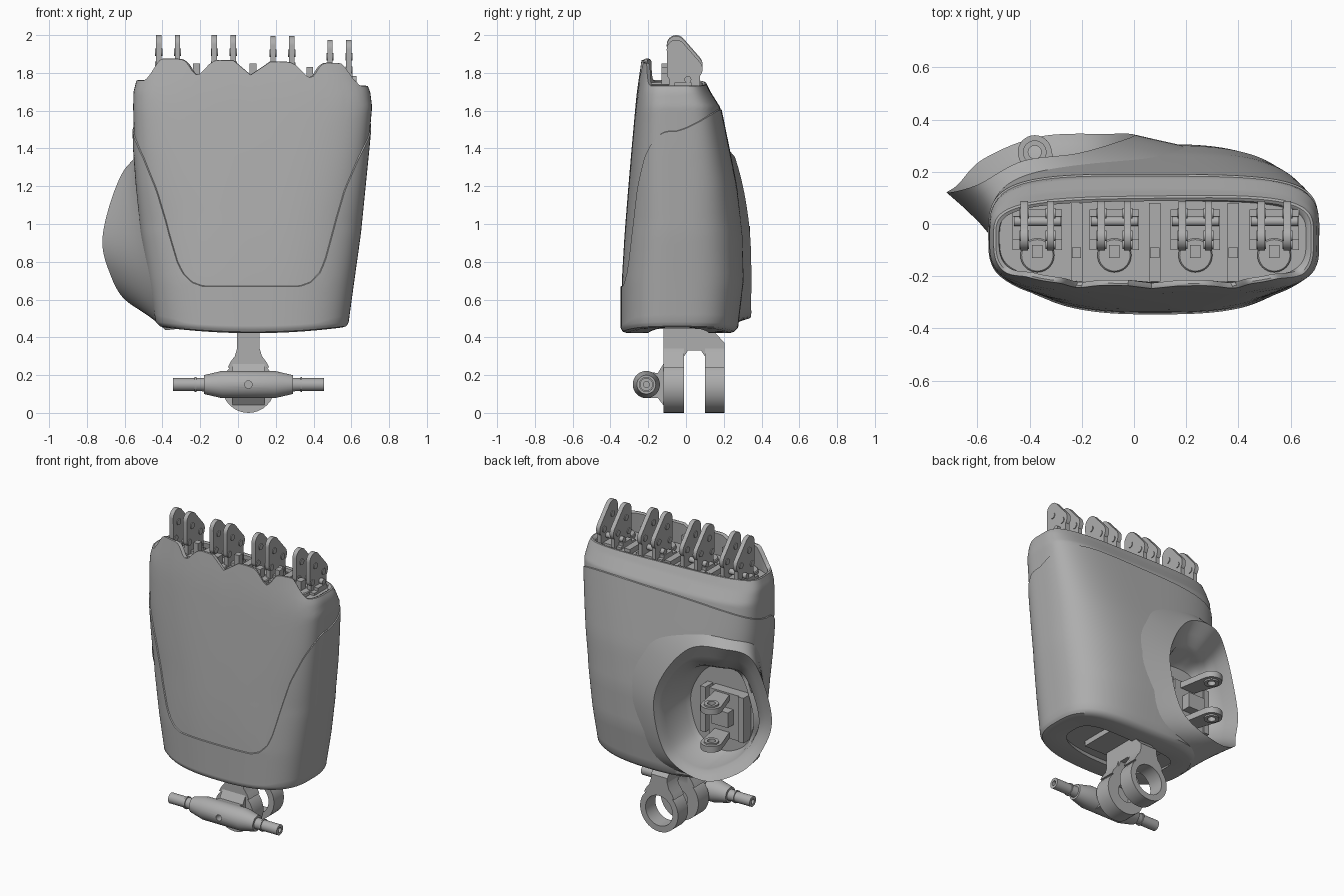
import bpy, bmesh
from math import sin, cos, pi, radians
from mathutils import Vector
from mathutils.geometry import convex_hull_2d

if "Cube" in bpy.data.objects:
    bpy.data.objects.remove(bpy.data.objects["Cube"])

grey = bpy.data.materials.new("neutral grey")
grey.use_nodes = True
grey.diffuse_color = (0.42, 0.42, 0.42, 1)
grey.node_tree.nodes["Principled BSDF"].inputs["Base Color"].default_value = (0.42, 0.42, 0.42, 1)


def loft(name, rings, angle=35):
    """Skin a stack of equal rings and cap both ends."""
    bm = bmesh.new()
    rows = [[bm.verts.new(p) for p in ring] for ring in rings]
    n = len(rows[0])
    for a, b in zip(rows, rows[1:]):
        for i in range(n):
            j = (i + 1) % n
            bm.faces.new((a[i], a[j], b[j], b[i]))
    bm.faces.new(rows[0][::-1])
    bm.faces.new(rows[-1])
    bmesh.ops.recalc_face_normals(bm, faces=bm.faces)
    mesh = bpy.data.meshes.new(name)
    bm.to_mesh(mesh)
    bm.free()
    mesh.materials.append(grey)
    mesh.shade_smooth()
    mesh.set_sharp_from_angle(angle=radians(angle))
    ob = bpy.data.objects.new(name, mesh)
    bpy.context.collection.objects.link(ob)
    return ob


def place(axis, p, q, a):
    return {"x": (a, p, q), "y": (p, a, q), "z": (p, q, a)}[axis]


def prism(name, outline, axis, a, b):
    return loft(name, [[place(axis, p, q, t) for p, q in outline] for t in (a, b)])


def box(name, x0, x1, y0, y1, z0, z1):
    return prism(name, [(x0, y0), (x1, y0), (x1, y1), (x0, y1)], "z", z0, z1)


def circle(p, q, r, n=32):
    return [(p + r * cos(2 * pi * i / n), q + r * sin(2 * pi * i / n)) for i in range(n)]


def hull(*discs):
    pts = [pt for d in discs for pt in circle(*d)]
    return [pts[i] for i in convex_hull_2d(pts)]


def lathe(name, profile, axis, p, q):
    return loft(name, [[place(axis, u, v, t) for u, v in circle(p, q, r)] for t, r in profile])


def cut(ob, cutter):
    """Subtract the cutter, keep the result, drop the cutter."""
    cutter.hide_render = True
    mod = ob.modifiers.new("cut", "BOOLEAN")
    mod.operation, mod.solver, mod.object = "DIFFERENCE", "EXACT", cutter
    bpy.context.view_layer.update()
    mesh = bpy.data.meshes.new_from_object(ob.evaluated_get(bpy.context.evaluated_depsgraph_get()))
    ob.modifiers.clear()
    ob.data = mesh
    mesh.shade_smooth()
    mesh.set_sharp_from_angle(angle=radians(35))
    bpy.data.objects.remove(cutter)


def interp(table, t):
    """Linear lookup of the row values at t."""
    if t <= table[0][0]:
        return table[0][1:]
    for a, b in zip(table, table[1:]):
        if t <= b[0]:
            f = (t - a[0]) / (b[0] - a[0])
            return [u + f * (v - u) for u, v in zip(a[1:], b[1:])]
    return table[-1][1:]


# Palm shell: height, left edge, right edge, front, back
SECTION = [(.43, -.39, .55, -.31, .23), (.437, -.41, .57, -.33, .25), (.46, -.43, .58, -.34, .27),
           (.7, -.47, .61, -.34, .3), (.95, -.51, .645, -.325, .295), (1.2, -.535, .67, -.305, .265),
           (1.4, -.55, .69, -.288, .225), (1.62, -.555, .71, -.268, .18), (1.7, -.553, .7, -.26, .13),
           (1.77, -.535, .67, -.25, .095), (1.87, -.51, .64, -.235, .05)]
SEAM = [(0, .67), (.48, .67), (.58, .69), (.66, .74), (.7, .8), (.74, .93), (.81, 1.18), (.9, 1.34),
        (.985, 1.455), (1, 1.49)]
MID = -.05


def direction(a, z=1):
    """Superellipse direction, squarer towards the knuckles and on the left side."""
    c, s = cos(a), sin(a)
    k = 2 / (2.7 + .9 * max(0, min(1, (z - 1) / .6)) + (.35 if c > 0 else 0))
    return abs(c) ** k * (1 if c > 0 else -1), abs(s) ** k * (1 if s > 0 else -1)


def shell(a, z, off=0):
    u, v = direction(a, z)
    x0, x1, yf, yb = interp(SECTION, z)
    depth = (yb - MID if v > 0 else MID - yf) + off
    sag = (.03 * u * u - .008) * max(0, min(1, (.7 - z) / .24))
    return ((x0 + x1) / 2 + ((x1 - x0) / 2 + off) * u, MID + depth * v, z + sag)


def seam(a):
    u, v = direction(a)
    return 1.49 + .11 * v + .02 * u * v if v > 0 else interp(SEAM, abs(u))[0]


def rim(a):
    """Top edge: level at the back, a scalloped lip over the knuckles in front."""
    u, v = direction(a, 1.8)
    base = 1.745 - .015 * u
    if v >= 0:
        return base
    x = .065 + .6 * u
    t = min(1, max(0, (.95 - abs(u)) / .13))
    lip = .118 - .08 * cos(pi * (x - .08) / .3) ** 6
    return base + lip * t * t * (3 - 2 * t)


ANG = [2 * pi * i / 180 for i in range(180)]
rings = [[shell(a, z, o) for a in ANG] for z, o in
         ((.47, -.12), (.43, -.11), (.43, 0), (.437, .004), (.448, .006), (.46, .006))]
rings += [[shell(a, .46 + (seam(a) - .46) * i / 24, .006) for a in ANG] for i in range(1, 25)]
rings += [[shell(a, seam(a) + (rim(a) - seam(a)) * i / 14 + .003 * (i == 0), 0) for a in ANG] for i in range(15)]
rings += [[shell(a, rim(a) - d, o) for a in ANG] for d, o in ((-.002, -.008), (.004, -.022))]
rings += [[shell(a, 1.715, -.035) for a in ANG]]
palm = loft("palm_shell", rings)

# Thumb collar: control points of the flared crest and of its foot on the palm
CREST = [(0, .342, .9), (-.06, .315, 1.13), (-.22, .27, 1.32), (-.43, .24, 1.36), (-.6, .15, 1.29),
         (-.715, .12, .95), (-.675, .15, .73), (-.575, .25, .58), (-.36, .335, .5), (-.1, .345, .6)]
FOOT = [(.36, .262, .9), (.22, .23, 1.3), (-.15, .19, 1.45), (-.4, .12, 1.46), (-.52, -.02, 1.4),
        (-.48, -.15, .95), (-.44, -.17, .62), (-.4, -.05, .455), (-.3, .15, .445), (.15, .22, .47)]


def spline(points, steps=10):
    """Closed smooth curve through the points."""
    p = [Vector(q) for q in points]
    out = []
    for i in range(len(p)):
        a, b, c, d = (p[(i + k) % len(p)] for k in (-1, 0, 1, 2))
        for s in range(steps):
            t = s / steps
            out.append(.5 * (2 * b + (c - a) * t + (2 * a - 5 * b + 4 * c - d) * t * t
                             + (3 * b - a - 3 * c + d) * t ** 3))
    return out


crest, foot = spline(CREST), spline(FOOT)
HUB = Vector((-.36, .2, .9))


def shrunk(f, dy=0, flat=None):
    """Crest scaled towards the socket, drifting inward and down with depth."""
    drift = min(1, (1 - f) / .26)
    ring = []
    for p in crest:
        q = HUB + (p - HUB) * f
        ring.append((q.x + .07 * drift, p.y + dy if flat is None else flat, q.z - .07 * drift))
    return ring


collar = [[f.lerp(c, t) + Vector((.05, 0, 0)) * sin(pi * t) * max(0, -(c.x + .45)) * 2
           for f, c in zip(foot, crest)] for t in (0, .2, .4, .6, .8, .95, 1)]
collar += [shrunk(.97, -.008), shrunk(.88, -.035), shrunk(.78, -.06), shrunk(.75, -.09),
           shrunk(.7, flat=.06), shrunk(.65, flat=.03)]
collar_ob = loft("thumb_collar", collar, 40)
# Open the hidden foot cap so that the collar is a clean skin over the palm
bm = bmesh.new()
bm.from_mesh(collar_ob.data)
big = [f for f in bm.faces if len(f.verts) > 4 and f.calc_center_median().y > .035]
bmesh.ops.delete(bm, geom=big, context="FACES_ONLY")
bm.to_mesh(collar_ob.data)
bm.free()
cut(palm, loft("socket_cutter", [shrunk(.97, .4), shrunk(.97, -.02), shrunk(.89, -.05),
                                 shrunk(.79, -.075), shrunk(.72, flat=.045), shrunk(.67, flat=.02)]))

# Thumb hinge: two arms with eyes, a base block and rails
for k, z in enumerate((.72, .97)):
    arm = prism(f"thumb_arm_{k}", hull((-.38, .275, .065), (-.33, .08, .05)), "z", z - .02, z + .02)
    cut(arm, prism("eye_cutter", circle(-.38, .275, .028), "z", z - .1, z + .1))
    eye = lathe(f"thumb_eye_{k}", [(z - .03, .045), (z + .03, .045)], "z", -.38, .275)
    cut(eye, prism("bore_cutter", circle(-.38, .275, .025), "z", z - .1, z + .1))
box("thumb_hinge_base", -.46, -.24, .02, .1, .7, 1)
box("thumb_hinge_bridge", -.42, -.3, .08, .16, .8, .9)
for x in (-.48, -.2):
    box("thumb_rail", x - .02, x + .02, .02, .11, .7, 1)

# Finger hinges
for k, (x, dz) in enumerate(((-.37, 0), (-.075, 0), (.235, -.005), (.537, -.025))):
    for side in (-1, 1):
        c = x + .05 * side
        top = hull((-.052, 1.95 + dz, .05), (.033, 1.845 + dz, .055), (-.06, 1.82 + dz, .04))
        prism(f"finger_plate_{k}", top, "x", c - .014, c + .014)
        box(f"finger_stem_{k}", c - .014, c + .014, -.09, .075, 1.71, 1.82 + dz)
        for y, z in ((-.045, 1.91), (.042, 1.84), (-.075, 1.81)):
            lathe(f"finger_bolt_{k}", [(c - .019, .02), (c + .019, .02)], "x", y, z + dz)
        box(f"finger_lug_{k}", c + side * .012, c + side * .045, -.06, .03, 1.7, 1.75)
    lathe(f"finger_crossbar_{k}", [(x - .09, .018), (x + .09, .018)], "x", .01, 1.765)
    box(f"finger_base_{k}", x - .095, x + .095, -.1, .055, 1.7, 1.73)
    lathe(f"finger_boss_{k}", [(1.7, .065), (1.735, .065), (1.74, .06)], "z", x, -.12)
    box(f"finger_tendon_guide_{k}", x - .02, x + .02, -.13, -.08, 1.7, 1.8)

# Walls between the knuckles
for x, z in ((-.22, 1.85), (.08, 1.85), (.38, 1.83)):
    box("knuckle_post", x - .018, x + .018, -.13, -.09, 1.7, z)
    box("knuckle_wall", x - .022, x + .022, -.22, .08, 1.7, 1.75)

# Bottom plate inside the recess
box("wrist_plate", -.14, .27, -.14, .16, .445, .48)

# Wrist yoke
CX, CZ = .055, .14
disc = lathe("yoke_front_disc", [(-.12, .14), (-.01, .14)], "y", CX, CZ)
ring = lathe("yoke_back_ring", [(.1, .14), (.205, .14)], "y", CX, CZ)
cut(ring, prism("ring_cutter", circle(CX, CZ, .1), "y", .05, .3))
cut(disc, prism("disc_cutter", circle(CX, CZ, .06), "y", -.06, .05))
prism("yoke_neck", [(-.12, .25), (-.12, .46), (.12, .46), (.205, .37), (.205, .25), (.1, .25), (.1, .3),
                    (.08, .33), (.01, .33), (-.01, .3), (-.01, .25)], "x", CX - .06, CX + .06)
for y0, y1 in ((-.12, -.01), (.1, .205)):
    gusset = [(CX + s * p, q) for s, row in ((-1, 1), (1, -1))
              for p, q in ((.11, .24), (.095, .27), (.072, .3), (.06, .34))[::row]]
    prism("yoke_gusset", gusset, "y", y0, y1)

# Cross axle
prism("axle_web", [(-.21, .08), (-.15, .08), (-.119, .04), (-.119, .26), (-.15, .21), (-.21, .22)],
      "x", CX - .085, CX + .085)
half = [(.4, .028), (.4, .034), (.285, .034), (.285, .04), (.275, .04), (.275, .034), (.235, .036),
        (.235, .05), (.14, .072)]
axle = lathe("axle", [(CX - t, r) for t, r in half] + [(CX + t, r) for t, r in half[::-1]], "x", -.21, .15)
cut(axle, prism("pin_cutter", circle(CX, .15, .02), "y", -.4, -.22))
for s in (-1, 1):
    a, b = sorted((CX + s * .36, CX + s * .45))
    cut(axle, prism("bore_cutter", circle(-.21, .15, .016), "x", a, b))
